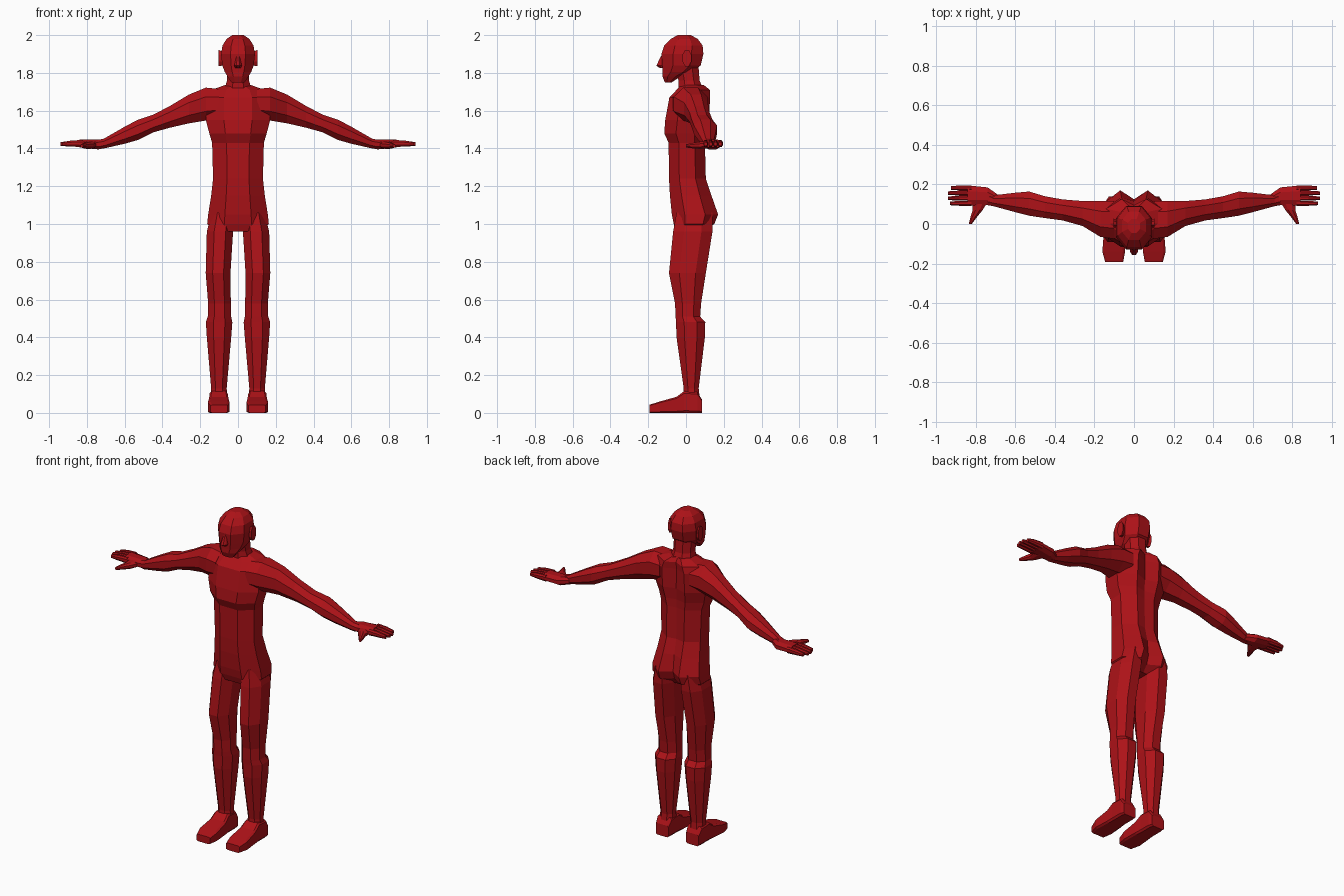
import bpy, bmesh

skin = bpy.data.materials.new("red")
skin.diffuse_color = (0.42, 0.006, 0.009, 1)


def section(c):
    """Chamfered square outline in the unit square."""
    return [(c, 0), (1 - c, 0), (1, c), (1, 1 - c), (1 - c, 1), (c, 1), (0, 1 - c), (0, c)]


def loft(name, axis, rings, c=0.28, mirror=False):
    """Skin rings (position, a0, a1, b0, b1[, back groove]) along an axis; a and b are the other axes."""
    bm = bmesh.new()
    loops = []
    for pos, a0, a1, b0, b1, *groove in rings:
        outline = section(c)
        if groove:
            outline.insert(5, (0.5, 1 - groove[0] / (b1 - b0)))
        loop = []
        for u, v in outline:
            co = [a0 + u * (a1 - a0), b0 + v * (b1 - b0)]
            co.insert("xyz".index(axis), pos)
            loop.append(bm.verts.new(co))
        loops.append(loop)
    n = len(loops[0])
    for lo, hi in zip(loops, loops[1:]):
        for i in range(n):
            j = (i + 1) % n
            bm.faces.new((lo[i], lo[j], hi[j], hi[i]))
    bm.faces.new(loops[0])
    bm.faces.new(loops[-1])
    bmesh.ops.recalc_face_normals(bm, faces=bm.faces)
    me = bpy.data.meshes.new(name)
    bm.to_mesh(me)
    bm.free()
    me.materials.append(skin)
    ob = bpy.data.objects.new(name, me)
    bpy.context.collection.objects.link(ob)
    if mirror:
        ob.modifiers.new("Mirror", 'MIRROR').use_mirror_merge = False
    return ob


def centred(rows):
    return [(z, -w, w, *rest) for z, w, *rest in rows]


# Torso: z, half width, front, back, groove depth
loft("torso", "z", centred([
    (0.96, 0.12, -0.05, 0.08, 0.00),
    (1.00, 0.163, -0.065, 0.15, 0.04),
    (1.05, 0.158, -0.075, 0.17, 0.045),
    (1.15, 0.142, -0.085, 0.135, 0.02),
    (1.24, 0.132, -0.09, 0.105, 0.01),
    (1.43, 0.137, -0.092, 0.10, 0.01),
    (1.48, 0.152, -0.115, 0.105, 0.015),
    (1.55, 0.17, -0.11, 0.12, 0.025),
    (1.67, 0.17, -0.088, 0.128, 0.035),
    (1.71, 0.14, -0.05, 0.126, 0.03),
    (1.735, 0.07, -0.025, 0.095, 0.015)]))

# Neck and head
loft("neck", "z", centred([(1.70, 0.075, -0.04, 0.095), (1.76, 0.058, -0.04, 0.072),
                           (1.85, 0.058, -0.06, 0.065)]))
loft("head", "z", centred([
    (1.75, 0.035, -0.112, -0.075), (1.78, 0.055, -0.124, -0.03), (1.805, 0.07, -0.124, 0.03),
    (1.84, 0.083, -0.126, 0.078), (1.90, 0.09, -0.13, 0.092), (1.945, 0.082, -0.115, 0.088),
    (1.98, 0.06, -0.08, 0.062), (2.00, 0.03, -0.045, 0.025)]))
loft("nose", "z", centred([(1.825, 0.014, -0.138, -0.10), (1.838, 0.02, -0.157, -0.10),
                           (1.89, 0.009, -0.132, -0.10)]))
loft("ear", "x", [(0.075, -0.015, 0.015, 1.84, 1.91), (0.103, -0.018, 0.028, 1.835, 1.922)], mirror=True)

# Legs: z, inner x, outer x, front, back
loft("leg", "z", [
    (1.06, 0.03, 0.14, -0.05, 0.14), (0.96, 0.026, 0.165, -0.068, 0.14),
    (0.74, 0.04, 0.171, -0.09, 0.105), (0.58, 0.038, 0.158, -0.058, 0.08),
    (0.51, 0.036, 0.16, -0.055, 0.075), (0.48, 0.03, 0.17, -0.053, 0.102),
    (0.40, 0.036, 0.165, -0.05, 0.10), (0.13, 0.06, 0.142, -0.012, 0.067),
    (0.06, 0.055, 0.148, -0.015, 0.075)], mirror=True)
loft("foot", "y", [
    (0.085, 0.06, 0.145, 0, 0.07), (0.06, 0.055, 0.15, 0, 0.11), (-0.01, 0.055, 0.15, 0, 0.115),
    (-0.05, 0.05, 0.153, 0, 0.085), (-0.14, 0.045, 0.16, 0, 0.06), (-0.193, 0.055, 0.145, 0, 0.043)],
    c=0.1, mirror=True)

# Arms: x, front, back, bottom, top
loft("arm", "x", [
    (0.10, -0.075, 0.115, 1.56, 1.715), (0.17, -0.065, 0.115, 1.548, 1.722),
    (0.26, -0.01, 0.116, 1.533, 1.685), (0.36, 0.018, 0.124, 1.51, 1.625),
    (0.45, 0.03, 0.14, 1.485, 1.578), (0.53, 0.042, 0.164, 1.445, 1.552),
    (0.60, 0.06, 0.158, 1.425, 1.515), (0.71, 0.09, 0.145, 1.40, 1.452),
    (0.74, 0.095, 0.16, 1.40, 1.445)], mirror=True)

# Hands
loft("palm", "x", [(0.69, 0.095, 0.15, 1.405, 1.445), (0.74, 0.095, 0.185, 1.395, 1.447),
                   (0.84, 0.092, 0.195, 1.405, 1.447)], mirror=True)
for i, tip in enumerate((0.93, 0.94, 0.94, 0.925)):
    y = 0.092 + 0.026 * i
    loft("finger", "x", [(0.82, y, y + 0.025, 1.407, 1.445), (0.88, y, y + 0.025, 1.41, 1.442),
                         (tip, y + 0.003, y + 0.021, 1.413, 1.433)], mirror=True)
loft("thumb", "y", [(0.13, 0.73, 0.82, 1.40, 1.44), (0.07, 0.765, 0.815, 1.398, 1.435),
                    (0.04, 0.79, 0.825, 1.40, 1.43), (0.0, 0.82, 0.835, 1.405, 1.422)], mirror=True)
